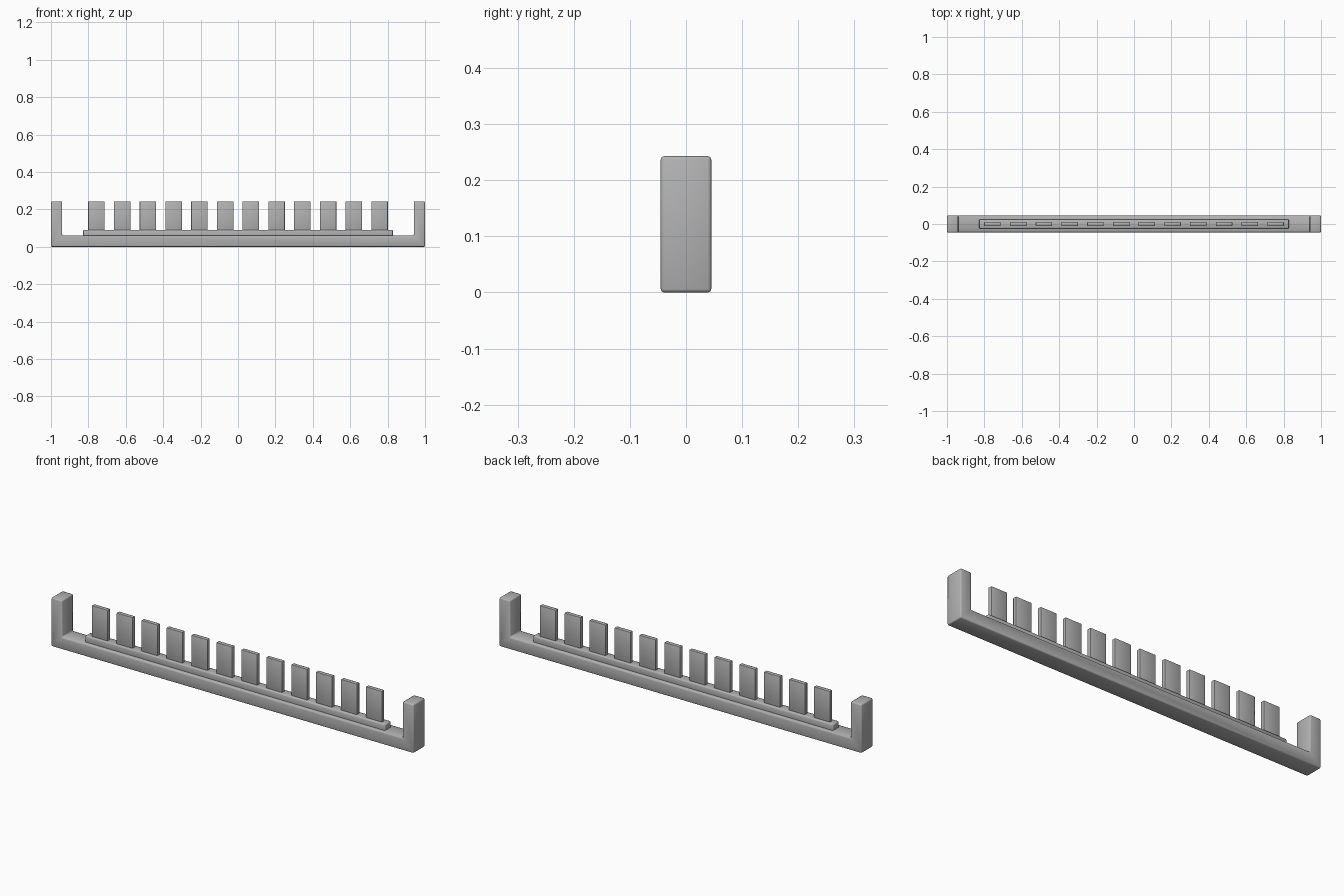
import bpy
import bmesh
import math

default = bpy.data.objects.get("Cube")
if default:
    bpy.data.objects.remove(default, do_unlink=True)

grey = bpy.data.materials.new("plain grey")
grey.use_nodes = True
COLOUR = (0.45, 0.45, 0.45, 1)
grey.diffuse_color = COLOUR
grey.node_tree.nodes["Principled BSDF"].inputs["Base Color"].default_value = COLOUR

HEIGHT = 0.243
BASE_TOP = 0.06
RAIL_TOP = 0.09


def extruded(name, profile, depth, bevel, segments=2):
    """Extrude an x-z outline along y, centred on y = 0, with softened edges."""
    bm = bmesh.new()
    face = bm.faces.new([bm.verts.new((x, -depth / 2, z)) for x, z in profile])
    side = bmesh.ops.extrude_face_region(bm, geom=[face])
    verts = [v for v in side["geom"] if isinstance(v, bmesh.types.BMVert)]
    bmesh.ops.translate(bm, verts=verts, vec=(0, depth, 0))
    bmesh.ops.recalc_face_normals(bm, faces=bm.faces)
    mesh = bpy.data.meshes.new(name)
    bm.to_mesh(mesh)
    bm.free()
    mesh.materials.append(grey)
    obj = bpy.data.objects.new(name, mesh)
    bpy.context.collection.objects.link(obj)
    mod = obj.modifiers.new("soft edges", "BEVEL")
    mod.width = bevel
    mod.segments = segments
    bpy.ops.object.select_all(action="DESELECT")
    obj.select_set(True)
    bpy.context.view_layer.objects.active = obj
    bpy.ops.object.modifier_apply(modifier=mod.name)
    bpy.ops.object.shade_smooth_by_angle(angle=math.radians(50))
    return obj


def box(name, x, width, depth, bottom, top, bevel):
    left, right = x - width / 2, x + width / 2
    outline = [(left, bottom), (right, bottom), (right, top), (left, top)]
    return extruded(name, outline, depth, bevel)


# U-shaped frame: long base with an upright post at each end
half = [(1, 0), (1, HEIGHT), (0.94, HEIGHT), (0.94, BASE_TOP)]
outline = half + [(-x, z) for x, z in reversed(half)]
extruded("frame", outline, 0.09, 0.006)

# Raised rail along the base
box("rail", 0, 1.656, 0.048, BASE_TOP - 0.01, RAIL_TOP, 0.005)

# Row of thin upright teeth
COUNT = 12
SPACING = 0.1376
for i in range(COUNT):
    x = (i - (COUNT - 1) / 2) * SPACING
    box(f"tooth_{i + 1}", x, 0.088, 0.02, RAIL_TOP - 0.01, HEIGHT, 0.002)
